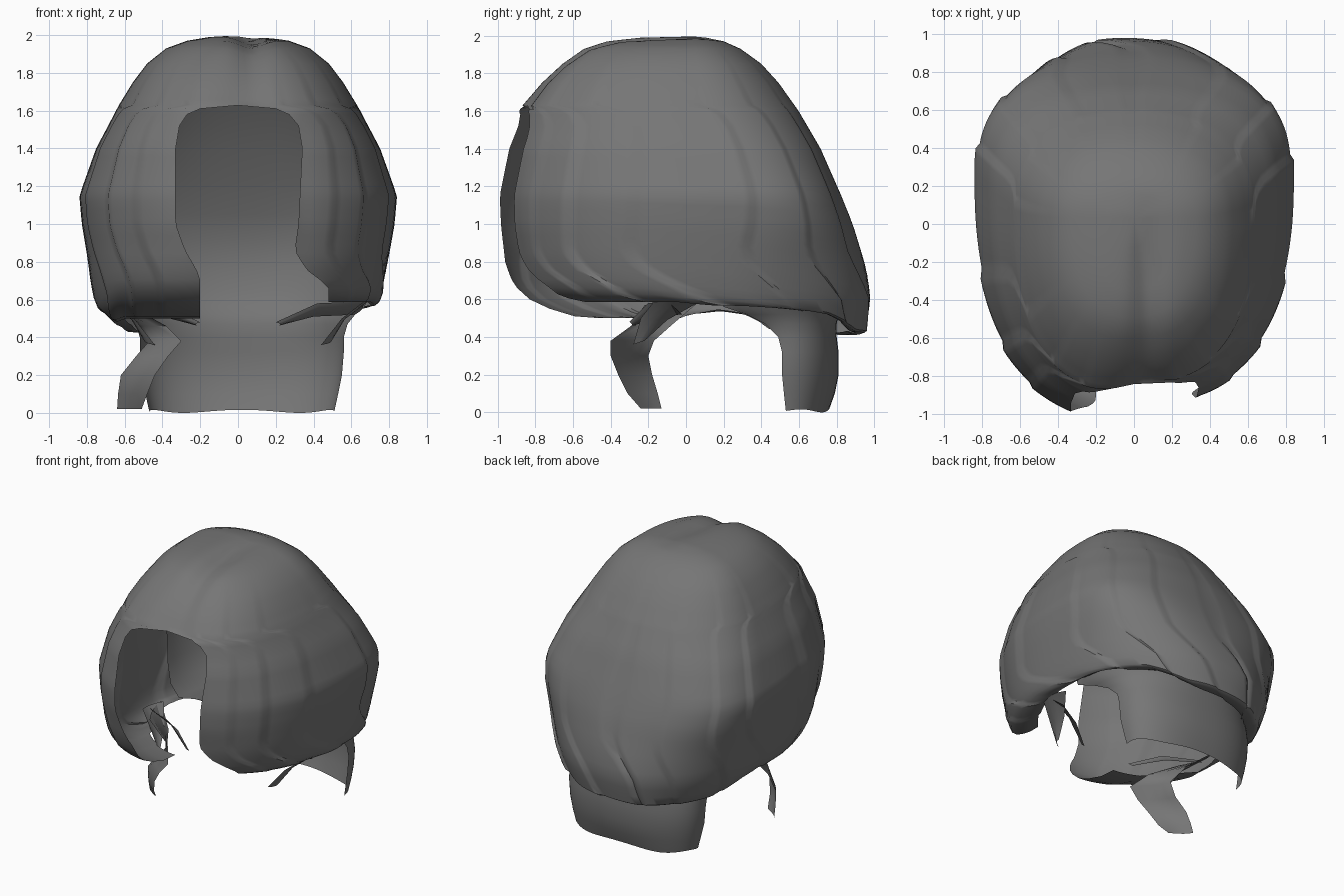
import bpy, bmesh, math

hair = bpy.data.materials.new("dark_grey_hair")
hair.diffuse_color = (0.18, 0.18, 0.18, 1)


def interp(table, k):
    """Linear interpolation of rows (key, values...) sorted by rising key."""
    if k <= table[0][0]:
        return table[0][1:]
    for p, q in zip(table, table[1:]):
        if k <= q[0]:
            t = (k - p[0]) / (q[0] - p[0])
            return tuple(a + (b - a) * t for a, b in zip(p[1:], q[1:]))
    return table[-1][1:]


def sheet(name, rows, angle=40):
    """Smooth surface through a grid of points."""
    bm = bmesh.new()
    grid = [[bm.verts.new(p) for p in r] for r in rows]
    for r, s in zip(grid, grid[1:]):
        for i in range(len(r) - 1):
            bm.faces.new((r[i], r[i + 1], s[i + 1], s[i]))
    bmesh.ops.remove_doubles(bm, verts=bm.verts, dist=0.001)
    bmesh.ops.recalc_face_normals(bm, faces=bm.faces)
    me = bpy.data.meshes.new(name)
    bm.to_mesh(me)
    bm.free()
    me.materials.append(hair)
    ob = bpy.data.objects.new(name, me)
    bpy.context.collection.objects.link(ob)
    bpy.ops.object.select_all(action='DESELECT')
    ob.select_set(True)
    bpy.context.view_layer.objects.active = ob
    bpy.ops.object.shade_smooth_by_angle(angle=math.radians(angle))
    return ob


# Outer bob: z, half width, front y, widest y, back y
RINGS = [(0.40, 0.66, -0.74, 0.12, 0.95), (0.52, 0.72, -0.80, 0.12, 0.97),
         (0.60, 0.755, -0.88, 0.12, 0.98), (0.70, 0.775, -0.95, 0.13, 0.965),
         (0.80, 0.79, -0.99, 0.15, 0.94), (1.00, 0.825, -1.035, 0.21, 0.88),
         (1.15, 0.838, -1.04, 0.22, 0.82), (1.40, 0.75, -1.0, 0.15, 0.71),
         (1.60, 0.645, -0.92, 0.08, 0.595), (1.75, 0.555, -0.785, 0.05, 0.49),
         (1.85, 0.48, -0.67, 0.04, 0.40), (1.93, 0.38, -0.55, 0.03, 0.29),
         (1.97, 0.27, -0.43, 0.03, 0.20), (1.99, 0.15, -0.27, 0.03, 0.11),
         (2.00, 0.0, 0.03, 0.03, 0.03)]
# Face opening: z, right half width, left half width
GAP = [(0.40, 0.58, 0.22), (0.60, 0.54, 0.20), (0.70, 0.44, 0.20),
       (0.76, 0.36, 0.22), (0.86, 0.30, 0.28), (1.00, 0.32, 0.33), (1.40, 0.34, 0.33),
       (1.52, 0.32, 0.31), (1.58, 0.27, 0.27), (1.61, 0.20, 0.20),
       (1.63, 0.0, 0.0)]
# Hem height by angle from the front (0) to the back (1)
HEM = [(0.0, 0.66), (0.25, 0.66), (0.36, 0.62), (0.5, 0.56), (0.6, 0.53),
       (0.72, 0.44), (1.0, 0.42)]
LOCKS = [0, .05, .1, .16, .25, .33, .42, .5, .57, .66, .74, .83, .9, .95, 1.001]
NF = 2.5  # squareness of the front half
COLS = 140


def shell_point(u, z, inset=0.0):
    hx, yf, yc, yb = interp(RINGS, z)
    hx, yf, yb = hx - inset, yf + inset, yb - inset
    right, left = interp(GAP, z)
    a0, a1 = (math.asin(min(1, w / max(hx, .01)) ** (NF / 2)) if w > 0 else 0
              for w in (right, left))
    a = a0 + u * (2 * math.pi - a0 - a1)
    s, c = math.sin(a), math.cos(a)
    n = NF if c > 0 else 2.2 + 0.45 * math.exp(-((z - 1.15) / 0.35) ** 2)
    # overlapping locks step outward around the head
    i = max(k for k, v in enumerate(LOCKS) if v <= u)
    saw = (u - LOCKS[i]) / (LOCKS[i + 1] - LOCKS[i])
    if u > 0.5:
        saw = 1 - saw
    fade = min(1, max(0, (1.95 - z) / 0.5))
    edge = min(1, 12 * u, 12 * (1 - u))
    f = 1 + 0.02 * (saw - 0.5) * fade * edge
    x = math.copysign(abs(s) ** (2 / n), s) * hx * f
    ry = (yc - yf) if c > 0 else (yb - yc)
    y = -math.copysign(abs(c) ** (2 / n), c) * ry * f
    if c > 0:  # right front locks sit a little further back
        y *= 1 - 0.06 * min(1, max(0, x / 0.35)) * fade
    y += yc
    if y < -0.5:
        y += 0.09 * math.exp(-((x - 0.06) / 0.18) ** 2) * fade
    # centre parting
    part = min(1, max(0, (0.18 - y) / 0.4)) * min(1, max(0, (z - 1.6) / 0.3))
    z -= 0.04 * part * math.exp(-((x - 0.07) / 0.08) ** 2)
    return x, y, z


top = [2.0, 1.995, 1.99, 1.98, 1.97, 1.95, 1.93, 1.89, 1.85, 1.8, 1.75, 1.7,
       1.66, 1.63, 1.61, 1.595, 1.58, 1.55, 1.52, 1.46, 1.4]
us = [i / COLS for i in range(COLS + 1)]
hems = [interp(HEM, 1 - abs(2 * u - 1))[0] for u in us]
rows = [[shell_point(u, z) for u in us] for z in top]
for k in range(1, 17):
    rows.append([shell_point(u, 1.4 + (h - 1.4) * k / 16)
                 for u, h in zip(us, hems)])
# hem curls under, sweeping far back below the front locks
for inset, dz, dy, drop in ((.015, -.01, .06, .05), (.03, -.01, .16, .10),
                            (.06, -.01, .28, .14), (.09, 0, .40, .16)):
    row = []
    for u, h in zip(us, hems):
        front = min(1, max(0, (0.27 - min(u, 1 - u)) / 0.12))
        front *= 0.45 if u < 0.5 else 1
        x, y, z = shell_point(u, h, inset * (1 - 0.6 * front))
        row.append((x, y + dy * front, z + dz - drop * front))
    rows.append(row)
sheet("bob_hair_shell", rows)

# Nape hair, running up inside the bob: z, half width, side edge y, back y
NAPE = [(0.0, 0.49, 0.53, 0.76), (0.10, 0.51, 0.52, 0.79),
        (0.20, 0.53, 0.51, 0.81), (0.32, 0.54, 0.51, 0.81),
        (0.40, 0.54, 0.49, 0.80), (0.47, 0.56, 0.42, 0.80),
        (0.52, 0.60, 0.32, 0.81), (0.56, 0.65, 0.20, 0.83),
        (0.65, 0.70, 0.20, 0.86), (0.80, 0.74, 0.22, 0.87),
        (0.92, 0.76, 0.25, 0.86), (1.05, 0.78, 0.26, 0.82),
        (1.20, 0.775, 0.25, 0.755), (1.40, 0.70, 0.2, 0.665),
        (1.60, 0.60, 0.14, 0.55), (1.72, 0.53, 0.1, 0.47)]
rows = []
for z, w, ys, yb in NAPE:
    row = []
    for i in range(41):
        t = math.pi * i / 40
        c, s = math.cos(t), math.sin(t)
        wave = 0.008 * (1 + math.sin(5 * t)) * (z < 0.05)
        row.append((0.02 * (z < 0.6) + w * math.copysign(abs(c) ** 0.88, c),
                    ys + (yb - ys) * s ** 0.88, z + wave))
    rows.append(row)
sheet("nape_hair", rows)


def ribbon(name, edge_a, edge_b, bulge=0.02):
    """Curved strand between two edge lines of equal point count."""
    out = []
    for p, q in zip(edge_a, edge_b):
        row = []
        for i in range(5):
            t = i / 4
            v = [a + (b - a) * t for a, b in zip(p, q)]
            v[0] += math.copysign(bulge * 4 * t * (1 - t), v[0])
            row.append(v)
        out.append(row)
    return sheet(name, out, 60)


# Long loose strand on the left
ribbon("long_side_strand",
       [(-.51, -.24, .02), (-.48, -.31, .10), (-.44, -.36, .20), (-.37, -.40, .30),
        (-.30, -.40, .38), (-.38, -.29, .46), (-.58, -.22, .57)],
       [(-.64, -.13, .02), (-.635, -.15, .10), (-.62, -.18, .20), (-.54, -.20, .30),
        (-.47, -.17, .38), (-.52, -.08, .46), (-.68, .06, .58)])

# Wisps under the hem on both sides
for side, sx in (("right", 1), ("left", -1)):
    ribbon(side + "_hanging_wisp",
           [(sx * .68, -.16, .60), (sx * .55, -.24, .50), (sx * .44, -.28, .36)],
           [(sx * .66, .06, .58), (sx * .54, -.10, .49), (sx * .49, -.22, .38)])
    ribbon(side + "_inner_wisp",
           [(sx * .66, -.10, .59), (sx * .42, -.20, .58), (sx * .20, -.30, .48)],
           [(sx * .62, -.02, .52), (sx * .40, -.14, .51), (sx * .21, -.28, .46)])
